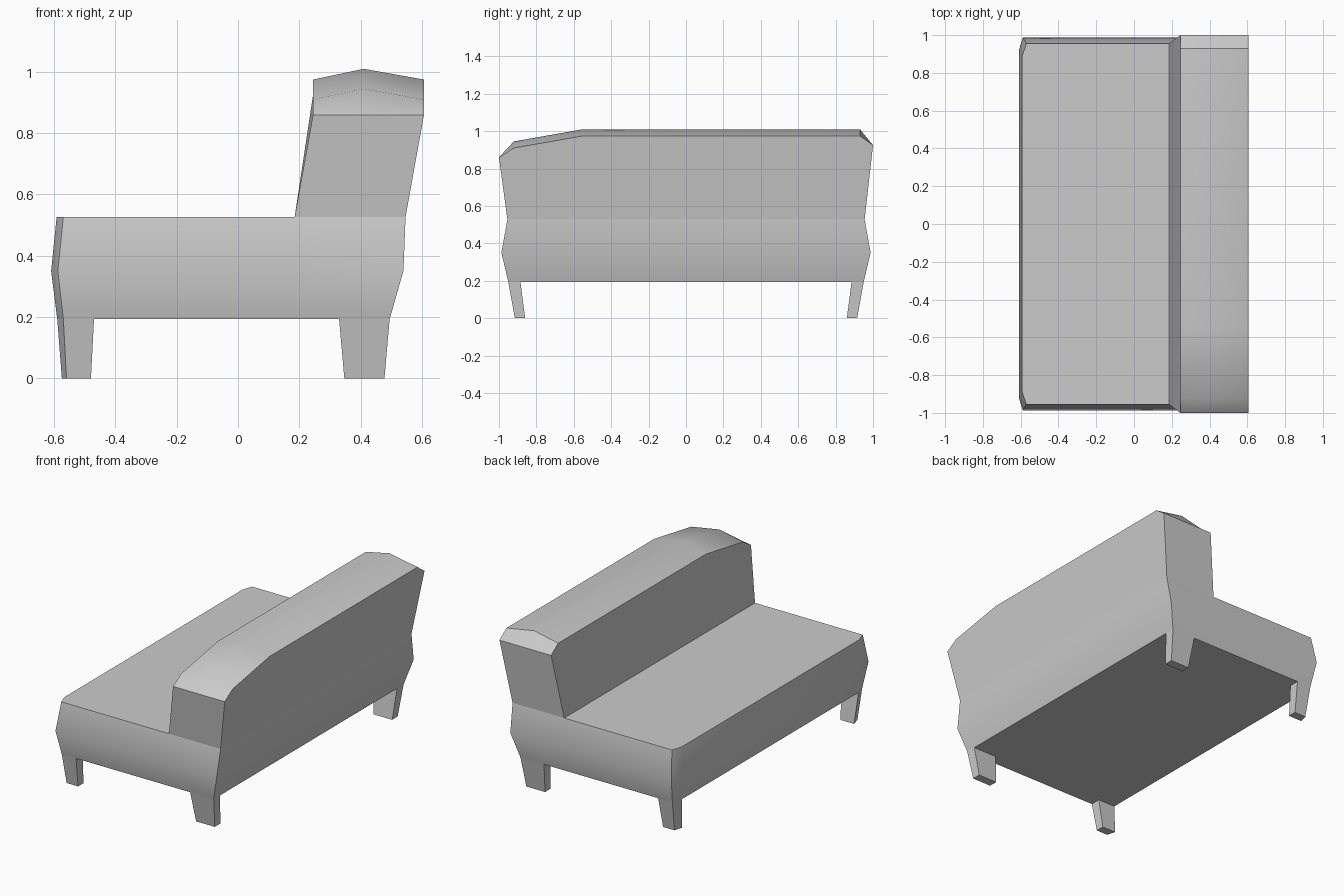
import bpy
import bmesh

if "Cube" in bpy.data.objects:
    bpy.data.objects.remove(bpy.data.objects["Cube"])


def make(name, verts, faces):
    mesh = bpy.data.meshes.new(name)
    mesh.from_pydata(verts, [], faces)
    bm = bmesh.new()
    bm.from_mesh(mesh)
    bmesh.ops.recalc_face_normals(bm, faces=bm.faces[:])
    bm.to_mesh(mesh)
    bm.free()
    ob = bpy.data.objects.new(name, mesh)
    bpy.context.collection.objects.link(ob)
    bpy.ops.object.select_all(action='DESELECT')
    ob.select_set(True)
    bpy.context.view_layer.objects.active = ob
    bpy.ops.object.shade_smooth_by_angle(angle=0.6)
    return ob


def loft(rings):
    """Join equal closed rings with quads."""
    n = len(rings[0])
    verts = [v for r in rings for v in r]
    faces = [(i * n + k, i * n + (k + 1) % n,
              (i + 1) * n + (k + 1) % n, (i + 1) * n + k)
             for i in range(len(rings) - 1) for k in range(n)]
    return verts, faces


# Body: stacked outlines with clipped front corners, bulging mid height
XM = 0.185  # foot of the backrest


def outline(z, xf, xc, xb, y, yc):
    half = [(xf, yc), (xc, y), (XM, y), (xb, y)]
    pts = half + [(a, -b) for a, b in reversed(half)]
    return [(a, b, z) for a, b in pts]


verts, faces = loft([outline(0.193, -0.59, -0.57, 0.495, 0.95, 0.885),
                     outline(0.35, -0.61, -0.588, 0.54, 0.987, 0.92),
                     outline(0.527, -0.592, -0.57, 0.547, 0.955, 0.89)])
faces.append(tuple(range(7, -1, -1)))      # underside
faces.append((16, 17, 18, 21, 22, 23))     # seat top
make("seat_body", verts, faces)

# Backrest: leaning block with a ridged, sloping top
stations = [(-1, 0.86, 0.86), (-0.92, 0.91, 0.945), (-0.55, 0.975, 1.01),
            (0.93, 0.975, 1.01), (1, 0.925, 0.925)]
n = len(stations)
verts = []
for y, edge, ridge in stations:
    verts += [(0.245, y, edge), (0.41, y, ridge), (0.607, y, edge)]
faces = []
for i in range(n - 1):
    a = 3 * i
    faces += [(a, a + 1, a + 4, a + 3), (a + 1, a + 2, a + 5, a + 4)]
b = len(verts)
verts += [(XM, -0.955, 0.527), (0.547, -0.955, 0.527),
          (0.547, 0.955, 0.527), (XM, 0.955, 0.527)]
last = 3 * (n - 1)
faces += [(b, b + 3, *range(last, -1, -3)),              # front
          (b + 1, b + 2, *range(last + 2, 1, -3)),       # rear
          (b, b + 1, 2, 1, 0),                           # ends
          (b + 3, b + 2, last + 2, last + 1, last)]
make("backrest", verts, faces)

# Legs: tapered, flush with the body corners
front_top = [(-0.59, 0.885), (-0.57, 0.95), (-0.47, 0.95), (-0.47, 0.885)]
front_low = [(-0.575, 0.86), (-0.56, 0.915), (-0.48, 0.915), (-0.48, 0.86)]
back_top = [(0.33, 0.885), (0.33, 0.95), (0.495, 0.95), (0.495, 0.885)]
back_low = [(0.347, 0.86), (0.347, 0.915), (0.478, 0.915), (0.478, 0.86)]
for name, top, low in (("front_leg", front_top, front_low),
                       ("back_leg", back_top, back_low)):
    for side, s in (("left", 1), ("right", -1)):
        verts, faces = loft([[(x, s * y, 0) for x, y in low],
                             [(x, s * y, 0.193) for x, y in top]])
        faces += [(3, 2, 1, 0), (4, 5, 6, 7)]
        make(name + "_" + side, verts, faces)
